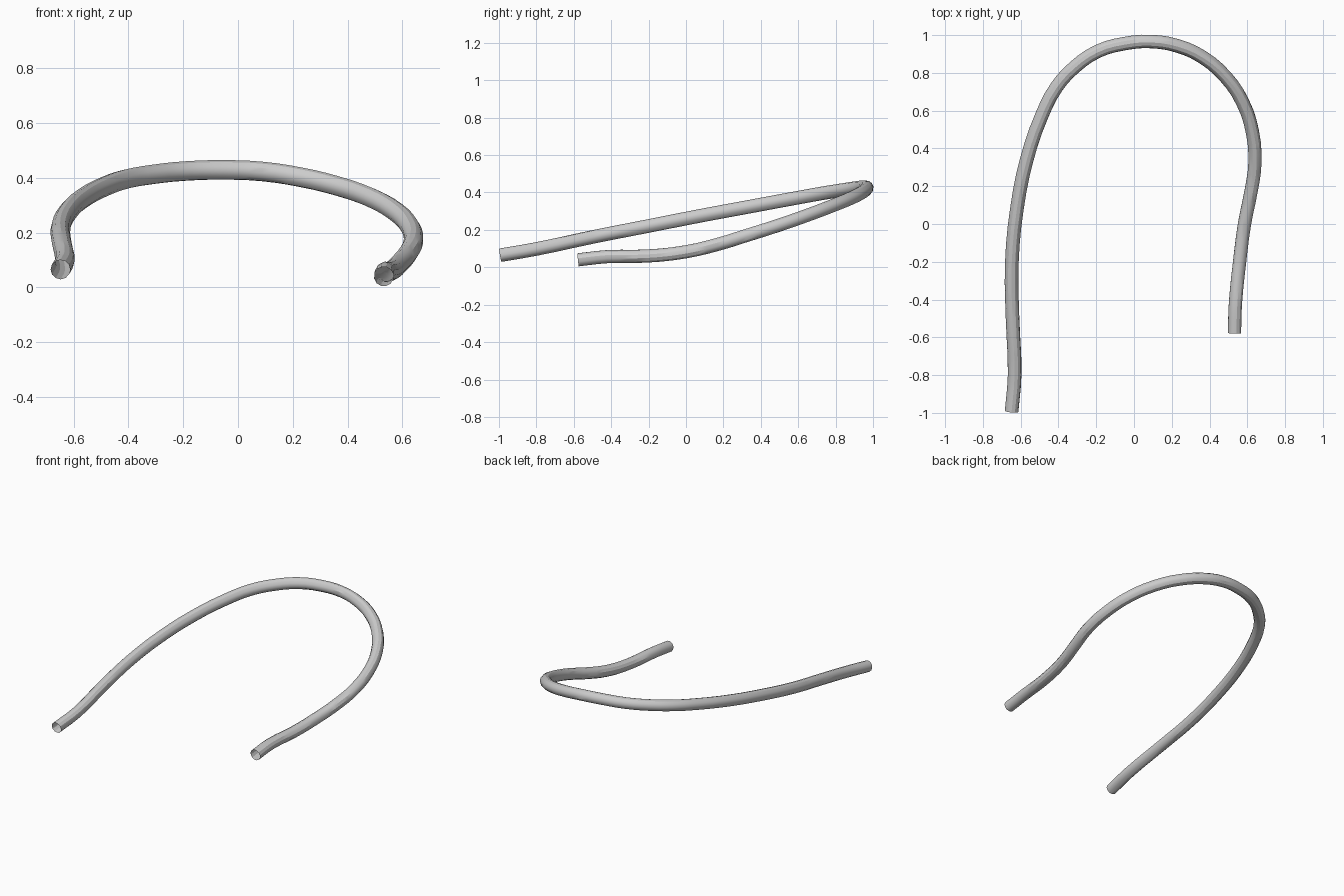
import bpy

if "Cube" in bpy.data.objects:
    bpy.data.objects.remove(bpy.data.objects["Cube"])

# Centre line of the bent tube: x, y, z from the long leg round to the short leg
PATH = [
    (-.648, -.992, .065), (-.632, -.80, .098), (-.643, -.50, .162), (-.647, -.21, .219),
    (-.620, .08, .276), (-.567, .344, .325), (-.490, .57, .367), (-.410, .725, .395),
    (-.315, .83, .412), (-.190, .915, .425), (-.050, .955, .429), (.090, .966, .423),
    (.230, .943, .402), (.360, .885, .371), (.484, .78, .328), (.575, .645, .277),
    (.627, .487, .222), (.640, .317, .168), (.620, .175, .124), (.585, 0, .083),
    (.558, -.21, .060), (.537, -.42, .057), (.532, -.577, .040),
]

curve = bpy.data.curves.new("bent_tube", 'CURVE')
curve.dimensions = '3D'
curve.resolution_u = 3
curve.bevel_depth = 0.036
curve.bevel_resolution = 4      # 12-sided section, open ends
curve.use_fill_caps = False
spline = curve.splines.new('BEZIER')
spline.bezier_points.add(len(PATH) - 1)
for point, co in zip(spline.bezier_points, PATH):
    point.co = co
    point.handle_left_type = point.handle_right_type = 'AUTO'

tube = bpy.data.objects.new("bent_tube", curve)
bpy.context.collection.objects.link(tube)

# Plain grey metal
grey = bpy.data.materials.new("grey")
grey.diffuse_color = (0.6, 0.6, 0.6, 1)
grey.use_nodes = True
grey.node_tree.nodes["Principled BSDF"].inputs["Base Color"].default_value = grey.diffuse_color
curve.materials.append(grey)

# Turn into a mesh with smooth sides
bpy.context.view_layer.objects.active = tube
tube.select_set(True)
bpy.ops.object.convert(target='MESH')
bpy.ops.object.shade_smooth_by_angle()
